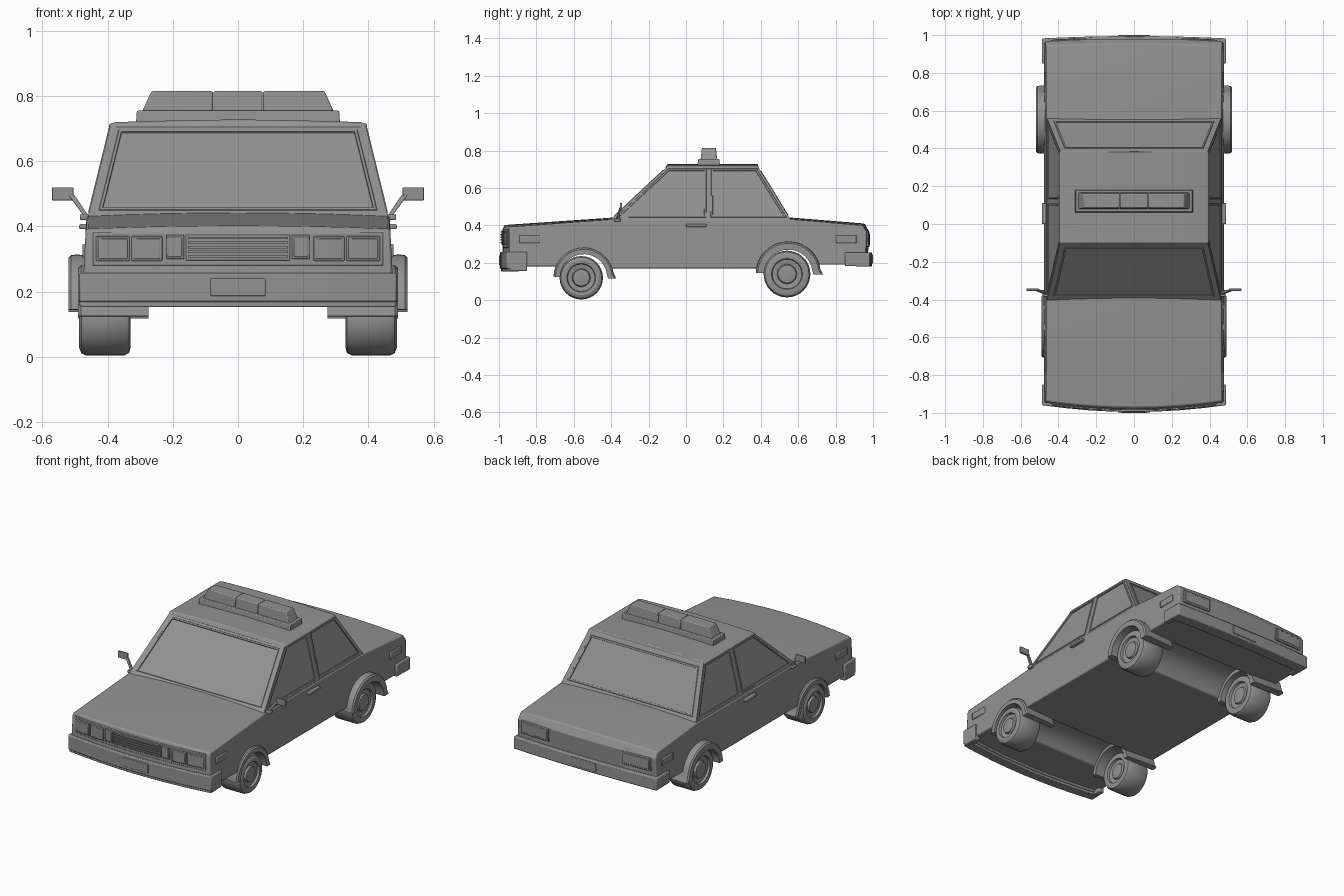
import bpy, bmesh
from math import sin, cos, asin, pi, radians

if "Cube" in bpy.data.objects:
    bpy.data.objects.remove(bpy.data.objects["Cube"])

# dark grey paint shared by every part
PAINT = bpy.data.materials.new("dark_grey")
PAINT.diffuse_color = (0.29, 0.29, 0.29, 1)
PAINT.use_nodes = True
PAINT.node_tree.nodes["Principled BSDF"].inputs["Base Color"].default_value = PAINT.diffuse_color


def loft(name, rings, bevel=0.0, edit=None, smooth=True):
    """Skin a list of equal-length point rings and cap both ends."""
    bm = bmesh.new()
    vs = [[bm.verts.new(p) for p in r] for r in rings]
    n = len(rings[0])
    sides = [bm.faces.new((a[i], a[(i + 1) % n], b[(i + 1) % n], b[i]))
             for a, b in zip(vs, vs[1:]) for i in range(n)]
    bm.faces.new(vs[0])
    bm.faces.new(vs[-1])
    bmesh.ops.recalc_face_normals(bm, faces=bm.faces)
    if edit:
        edit(bm, sides)
    me = bpy.data.meshes.new(name)
    bm.to_mesh(me)
    bm.free()
    me.materials.append(PAINT)
    ob = bpy.data.objects.new(name, me)
    bpy.context.collection.objects.link(ob)
    bpy.ops.object.select_all(action='DESELECT')
    ob.select_set(True)
    bpy.context.view_layer.objects.active = ob
    if smooth:
        bpy.ops.object.shade_smooth_by_angle(angle=radians(30))
    if bevel:
        m = ob.modifiers.new("bevel", 'BEVEL')
        m.width, m.segments, m.limit_method, m.angle_limit = bevel, 2, 'ANGLE', radians(35)
    return ob


def rect(x0, x1, y0, y1, z):
    return [(x0, y0, z), (x1, y0, z), (x1, y1, z), (x0, y1, z)]


def box(name, x0, x1, y0, y1, z0, z1, bevel=0.004):
    return loft(name, [rect(x0, x1, y0, y1, z0), rect(x0, x1, y0, y1, z1)], bevel)


def nose(x):
    return -0.98 + 0.035 * (x / 0.48) ** 2


def tail(x):
    return 0.98 - 0.012 * (x / 0.48) ** 2


def panel(name, x0, x1, z0, z1, d, front=True, back=0.02, bevel=0.003):
    """Block following the curved nose or tail, standing d proud of it."""
    rings = []
    for i in range(9):
        x = x0 + (x1 - x0) * i / 8
        ya, yb = (nose(x) - d, nose(x) + back) if front else (tail(x) + d, tail(x) - back)
        rings.append([(x, ya, z0), (x, ya, z1), (x, yb, z1), (x, yb, z0)])
    return loft(name, rings, bevel)


# axle data: wheel y, wheel z, tyre radius, arch y, fender inner/outer radius, outer x, name
FRONT = (-0.56, 0.12, 0.116, -0.547, 0.126, 0.162, 0.49, "front")
REAR = (0.54, 0.14, 0.125, 0.547, 0.130, 0.174, 0.52, "rear")


def arch(axle, z_back, z_front):
    cy, cz, r = axle[3], axle[1], (axle[4] + axle[5]) / 2
    a0, a1 = asin((z_back - cz) / r), pi - asin((z_front - cz) / r)
    return [(cy + r * cos(a0 + (a1 - a0) * i / 16), cz + r * sin(a0 + (a1 - a0) * i / 16))
            for i in range(17)]


# lower body: side profile with wheel tunnels, swept across the width
profile = [(-0.94, 0.18), (-0.98, 0.21), (-0.98, 0.375), (-0.972, 0.392), (-0.39, 0.432),
           (0.56, 0.432), (0.955, 0.40), (0.98, 0.365), (0.97, 0.19)]
profile += arch(REAR, 0.19, 0.17) + arch(FRONT, 0.17, 0.18)
body_rings = []
for i in range(9):
    f = -1 + i / 4
    ring = []
    for y, z in profile:
        x = f * (0.478 - 0.05 * (z - 0.17))
        y += 0.035 * f * f if y < -0.9 else (-0.012 * f * f if y > 0.9 else 0)
        ring.append((x, y, z + (0.01 * (1 - f * f) if z > 0.38 else 0)))
    body_rings.append(ring)
loft("lower_body", body_rings, 0.007)


# cabin with recessed windows
def window_insets(bm, sides):
    ends = [f for f in sides if abs(f.normal.y) > 0.5]
    flanks = [f for f in sides if abs(f.normal.y) <= 0.5]
    for faces, t in ((ends, 0.028), (flanks, 0.012)):
        bmesh.ops.inset_individual(bm, faces=faces, thickness=t, use_even_offset=True)
        bmesh.ops.inset_individual(bm, faces=faces, thickness=0.003, depth=0.003)
        bmesh.ops.inset_individual(bm, faces=faces, thickness=0.008, use_even_offset=True)
        bmesh.ops.inset_individual(bm, faces=faces, thickness=0.001, depth=-0.006)


def cabin_ring(x, ys, z):
    return [(x, y, z) for y in ys] + [(-x, y, z) for y in reversed(ys)]


loft("cabin", [cabin_ring(0.46, (-0.405, 0.12, 0.56), 0.43),
               cabin_ring(0.39, (-0.10, 0.122, 0.385), 0.715)], edit=window_insets, smooth=False)

# crowned roof skin
loft("roof", [[(x, -0.113, 0.702), (x, 0.388, 0.702), (x, 0.385, zt), (x, -0.10, zt)]
              for x, zt in ((-0.396, 0.714), (-0.375, 0.72), (-0.19, 0.725), (0, 0.728),
                            (0.19, 0.725), (0.375, 0.72), (0.396, 0.714))], 0.005)

# roof light bar
loft("light_bar_base", [rect(-0.313, 0.313, 0.06, 0.182, 0.715),
                        rect(-0.31, 0.31, 0.065, 0.178, 0.755)], 0.004)
for name, b0, b1, t0, t1 in (("light_bar_left", -0.295, -0.077, -0.265, -0.077),
                             ("light_bar_centre", -0.075, 0.075, -0.075, 0.075),
                             ("light_bar_right", 0.077, 0.295, 0.077, 0.265)):
    loft(name, [rect(b0, b1, 0.078, 0.167, 0.75), rect(t0, t1, 0.085, 0.16, 0.815)], 0.005)

# front fascia: surround, grille, number plate
panel("front_surround", -0.445, 0.445, 0.28, 0.382, 0.002)
panel("grille_frame", -0.16, 0.16, 0.296, 0.374, 0.006)
for i in range(5):
    z = 0.305 + i * 0.014
    panel("grille_slat", -0.153, 0.153, z, z + 0.007, 0.013, bevel=0)
panel("front_plate", -0.085, 0.085, 0.187, 0.24, 0.02)

# rear number plate
panel("rear_plate", -0.085, 0.085, 0.195, 0.245, 0.02, front=False)

# bumpers with a lower lip
panel("front_bumper", -0.487, 0.487, 0.168, 0.258, 0.015, back=0.06, bevel=0.006)
panel("front_bumper_lip", -0.483, 0.483, 0.153, 0.172, 0.008, back=0.05)
panel("rear_bumper", -0.487, 0.487, 0.18, 0.256, 0.015, front=False, back=0.06, bevel=0.006)

for s in (-1, 1):
    def span(a, b):
        return (a, b) if s > 0 else (-b, -a)

    # lamps at both ends
    for name, a, b, z0, z1, d in (("outer_headlamp", 0.333, 0.435, 0.294, 0.37, 0.009),
                                  ("inner_headlamp", 0.232, 0.326, 0.294, 0.37, 0.009),
                                  ("front_indicator", 0.166, 0.22, 0.30, 0.374, 0.009)):
        panel(name, *span(a, b), z0, z1, d)
        panel(name + "_lens", *span(a + 0.006, b - 0.006), z0 + 0.006, z1 - 0.006, d + 0.002)
    panel("tail_lamp", *span(0.25, 0.44), 0.285, 0.365, 0.005, front=False)
    panel("tail_lamp_lens", *span(0.26, 0.43), 0.295, 0.355, 0.007, front=False)

    # bumper ends, side marker lamps, door handle
    box("front_bumper_end", *span(0.45, 0.487), -0.945, -0.85, 0.157, 0.257, 0.005)
    box("rear_bumper_end", *span(0.45, 0.487), 0.85, 0.965, 0.182, 0.256, 0.005)
    box("front_marker", *span(0.45, 0.477), -0.89, -0.782, 0.305, 0.346)
    box("rear_marker", *span(0.45, 0.477), 0.802, 0.912, 0.305, 0.346)
    box("door_handle", *span(0.455, 0.487), 0.0, 0.11, 0.392, 0.407)

    # door mirror: foot, arm, head
    box("mirror_foot", *span(0.445, 0.485), -0.385, -0.35, 0.42, 0.437)
    loft("mirror_arm", [rect(*span(0.457, 0.472), -0.374, -0.358, 0.43),
                        rect(*span(0.502, 0.52), -0.356, -0.345, 0.497)], 0.002)
    box("mirror_head", *span(0.505, 0.57), -0.354, -0.342, 0.48, 0.52, 0.002)

    for cy, cz, r, fy, ri, ro, xo, end in (FRONT, REAR):
        # fender flare: wide arched band with down-turned ends
        rings = []
        for x, drop in ((xo - 0.215, 0.012), (xo - 0.025, 0), (xo - 0.008, 0.002), (xo, 0.01)):
            q = ro - drop
            angs = [radians(-2 + 180 * i / 18) for i in range(19)]
            outer = [(s * x, fy + q * cos(a), cz + q * sin(a)) for a in angs]
            inner = [(s * x, fy + ri * cos(a), cz + ri * sin(a)) for a in reversed(angs)]
            # back tip kicks out
            outer[0] = (s * x, fy + q + 0.012, cz - 0.003)
            inner[-1] = (s * x, fy + ri + 0.004, cz - 0.003)
            rings.append(outer + inner)
        loft(end + "_fender", rings)

        # wheel: tyre, rim dish and hub on both faces, turned in one profile
        steps = ((0.337, 0.25), (0.34, 0.38), (0.35, 0.42), (0.346, 0.63), (0.332, 0.66),
                 (0.33, 0.80), (0.334, 0.93), (0.35, 1), (0.465, 1), (0.48, 0.94),
                 (0.487, 0.80), (0.485, 0.66), (0.472, 0.63), (0.468, 0.42),
                 (0.48, 0.38), (0.483, 0.25))
        loft(end + "_wheel", [[(s * x, cy + r * k * cos(2 * pi * i / 32),
                                cz + r * k * sin(2 * pi * i / 32)) for i in range(32)]
                              for x, k in steps])
